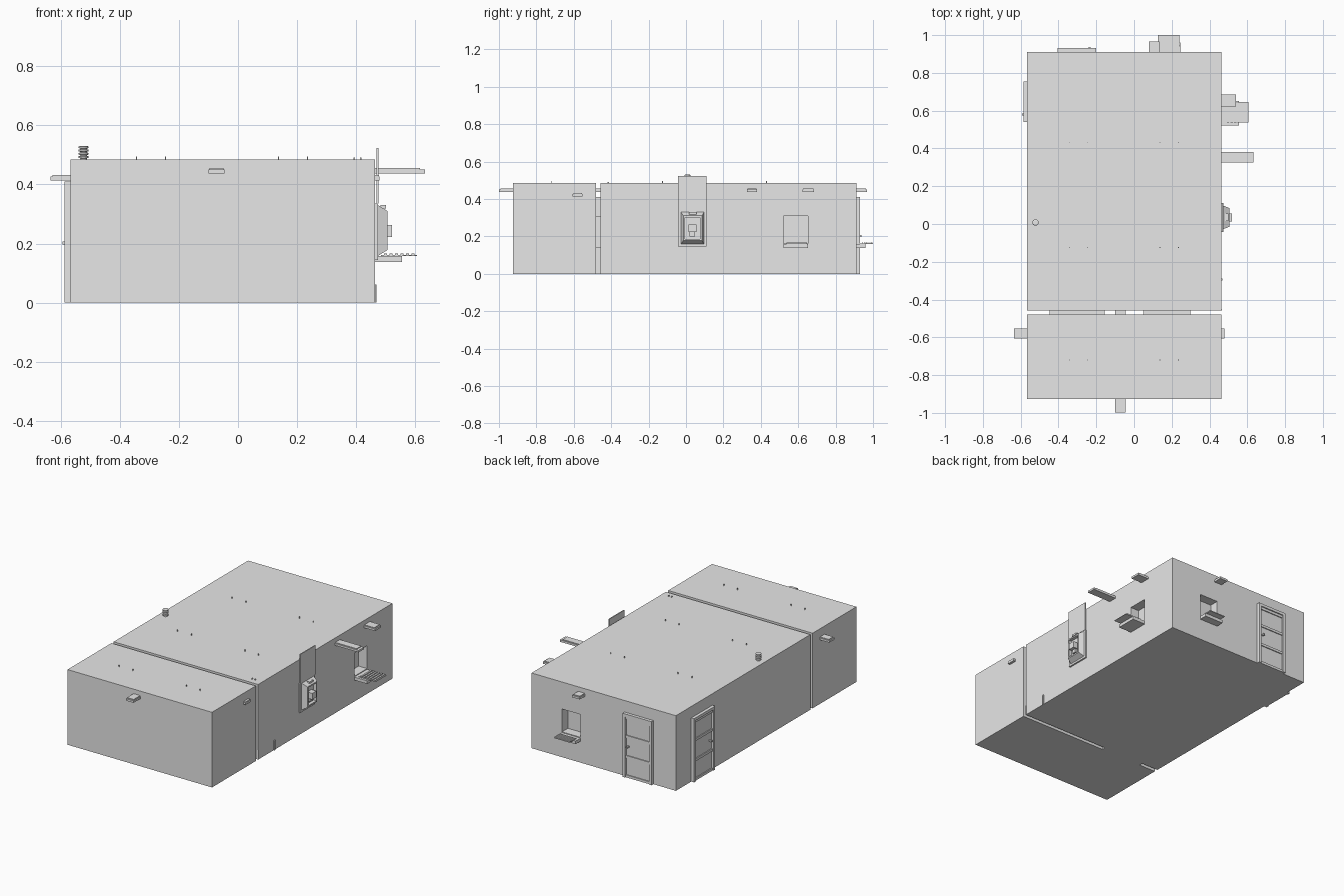
import bpy, bmesh, math
from mathutils import Vector

if "Cube" in bpy.data.objects:
    bpy.data.objects.remove(bpy.data.objects["Cube"])

grey = bpy.data.materials.new("plain grey")
grey.diffuse_color = (0.8, 0.8, 0.8, 1)
grey.use_nodes = True
grey.node_tree.nodes["Principled BSDF"].inputs["Base Color"].default_value = grey.diffuse_color

X0, X1 = -0.566, 0.463      # side walls
Y0, Y1 = -0.926, 0.911      # front and back walls
GAP0, GAP1 = -0.480, -0.457 # slot between the two rooms
H = 0.484


def finish(name, bm):
    bmesh.ops.recalc_face_normals(bm, faces=bm.faces)
    me = bpy.data.meshes.new(name)
    bm.to_mesh(me)
    bm.free()
    me.materials.append(grey)
    ob = bpy.data.objects.new(name, me)
    bpy.context.collection.objects.link(ob)
    return ob


def add_box(bm, x, y, z):
    vs = bmesh.ops.create_cube(bm, size=1)["verts"]
    for v in vs:
        v.co = Vector([(a + b) / 2 + c * (b - a) for (a, b), c in zip((x, y, z), v.co)])
    return vs


def boxes(name, *parts):
    bm = bmesh.new()
    for p in parts:
        add_box(bm, *p)
    return finish(name, bm)


def wall_part(wall, along, out, z):
    """Box given along a wall and outwards from it."""
    a, b = out
    if wall == "right":
        return ((X1 + a, X1 + b), along, z)
    if wall == "left":
        return ((X0 - b, X0 - a), along, z)
    if wall == "back":
        return (along, (Y1 + a, Y1 + b), z)
    return (along, (Y0 - b, Y0 - a), z)


def recess(target, part):
    cutter = boxes("window_cutter", part)
    cutter.hide_render = True
    cutter.hide_set(True)
    m = target.modifiers.new("window recess", "BOOLEAN")
    m.operation = "DIFFERENCE"
    m.solver = "EXACT"
    m.object = cutter


# Two room blocks with a narrow slot between them
front_room = boxes("front_room", ((X0, X1), (Y0, GAP0), (0, H)))
main_room = boxes("main_room", ((X0, X1), (GAP1, Y1), (0, H)))

# Recessed windows with a tray and slats
for wall, lo, hi in (("right", 0.522, 0.652), ("back", 0.113, 0.245)):
    recess(main_room, wall_part(wall, (lo, hi), (-0.06, 0.02), (0.163, 0.31)))
    depth, reach = (0.092, 0.142) if wall == "right" else (0.05, 0.089)
    parts = [wall_part(wall, (lo, hi), (-0.01, depth), (0.138, 0.158))]
    parts.append(wall_part(wall, (lo + 0.015, hi - 0.005), (0.02, reach), (0.158, 0.161)))
    n = 6
    step = (reach - 0.03) / n
    for i in range(n):
        a = 0.03 + i * step
        parts.append(wall_part(wall, (lo + 0.015, hi - 0.005), (a, a + step * 0.6), (0.161, 0.166)))
    boxes(wall + "_window_tray", *parts)

# Panelled doors with frame, rails and knob
for wall, lo, hi in (("back", -0.405, -0.2), ("left", 0.54, 0.755)):
    f, top = 0.018, 0.41
    parts = [
        wall_part(wall, (lo, lo + f), (0, 0.02), (0, top)),
        wall_part(wall, (hi - f, hi), (0, 0.02), (0, top)),
        wall_part(wall, (lo + f, hi - f), (0, 0.02), (top - f, top)),
        wall_part(wall, (lo + f, hi - f), (0, 0.008), (0, top - f)),
    ]
    for z in (0.0, 0.125, 0.255, 0.375):
        parts.append(wall_part(wall, (lo + f, hi - f), (0, 0.014), (z, z + 0.016)))
    k = hi - 0.035 if wall == "back" else lo + 0.04
    parts.append(wall_part(wall, (k - 0.005, k + 0.005), (0, 0.027), (0.196, 0.206)))
    boxes(wall + "_door", *parts)

# Inner door, window and lamp inside the slot
gap = (GAP0, GAP1)
boxes("inner_door", ((-0.447, -0.156), gap, (0, 0.41)))
boxes("inner_window", ((0.05, 0.30), gap, (0.14, 0.31)))
boxes("inner_lamp", ((-0.10, -0.045), gap, (0.437, 0.455)))

# Lamps high on the walls: wall, span, reach, base height
for wall, lo, hi, reach, z in (
        ("front", -0.10, -0.045, 0.073, 0.437), ("left", -0.606, -0.553, 0.068, 0.413),
        ("right", -0.606, -0.553, 0.015, 0.413), ("right", 0.325, 0.38, 0.169, 0.437),
        ("right", 0.622, 0.685, 0.078, 0.437), ("back", 0.08, 0.135, 0.056, 0.437)):
    boxes(wall + "_lamp",
          wall_part(wall, (lo, hi), (0, reach), (z, z + 0.013)),
          wall_part(wall, (lo + 0.004, hi - 0.004), (0, reach * 0.9), (z + 0.013, z + 0.018)))

# Raised shutter plate and hatch frame on the right wall
boxes("shutter_plate", ((X1 + 0.006, X1 + 0.012), (-0.043, 0.11), (0.335, 0.523)))
boxes("hatch_frame", ((X1, X1 + 0.010), (-0.043, 0.11), (0.145, 0.335)))

# Tapered hatch housing, hollow at the front
bm = bmesh.new()
vs = add_box(bm, (X1 + 0.010, 0.505), (-0.027, 0.097), (0.158, 0.33))
for v in vs:
    if v.co.x > 0.5:
        v.co.y = 0.035 + (v.co.y - 0.035) * 0.8
        v.co.z = 0.244 + (v.co.z - 0.244) * 0.77
bm.normal_update()
face = max(bm.faces, key=lambda f: f.calc_center_median().x)
bmesh.ops.inset_region(bm, faces=[face], thickness=0.012)
ext = bmesh.ops.extrude_face_region(bm, geom=[face])
bmesh.ops.translate(bm, vec=(-0.02, 0, 0), verts=[g for g in ext["geom"] if isinstance(g, bmesh.types.BMVert)])
bmesh.ops.delete(bm, geom=[face], context="FACES_ONLY")
finish("hatch_housing", bm)
boxes("hatch_handle",
      ((0.483, 0.52), (0.013, 0.055), (0.222, 0.262)),
      ((0.483, 0.50), (0.02, 0.047), (0.2, 0.222)),
      ((0.482, 0.5), (0.015, 0.055), (0.318, 0.33)))

# Thin stubs low on the right wall and a small fitting on the roof
boxes("wall_stubs",
      ((X1, X1 + 0.006), (-0.298, -0.288), (0, 0.062)),
      ((X1, X1 + 0.004), (GAP1, GAP1 + 0.004), (0, 0.062)))
boxes("roof_fitting", *[((x, x + 0.006), (-0.42, -0.412), (H, H + 0.007)) for x in (0.39, 0.412)])

# Pairs of roof pins
pins = []
for y in (0.43, -0.125, -0.72):
    for x in (-0.343, -0.245, 0.137, 0.235):
        pins.append(((x - 0.002, x + 0.002), (y - 0.002, y + 0.002), (H, H + 0.011)))
boxes("roof_pins", *pins)

# Ribbed roof vent as a turned profile
bm = bmesh.new()
profile = [(0.0, H), (0.011, H)]
for i in range(4):
    z = H + 0.004 + i * 0.011
    profile += [(0.011, z), (0.017, z + 0.002), (0.017, z + 0.007), (0.011, z + 0.009)]
profile.append((0.0, H + 0.046))
pts = [bm.verts.new((-0.522 + r, 0.008, z)) for r, z in profile]
edges = [bm.edges.new(p) for p in zip(pts, pts[1:])]
bmesh.ops.spin(bm, geom=pts + edges, cent=(-0.522, 0.008, 0), axis=(0, 0, 1),
               angle=math.tau, steps=16)
bmesh.ops.remove_doubles(bm, verts=bm.verts, dist=0.0002)
finish("roof_vent", bm)
